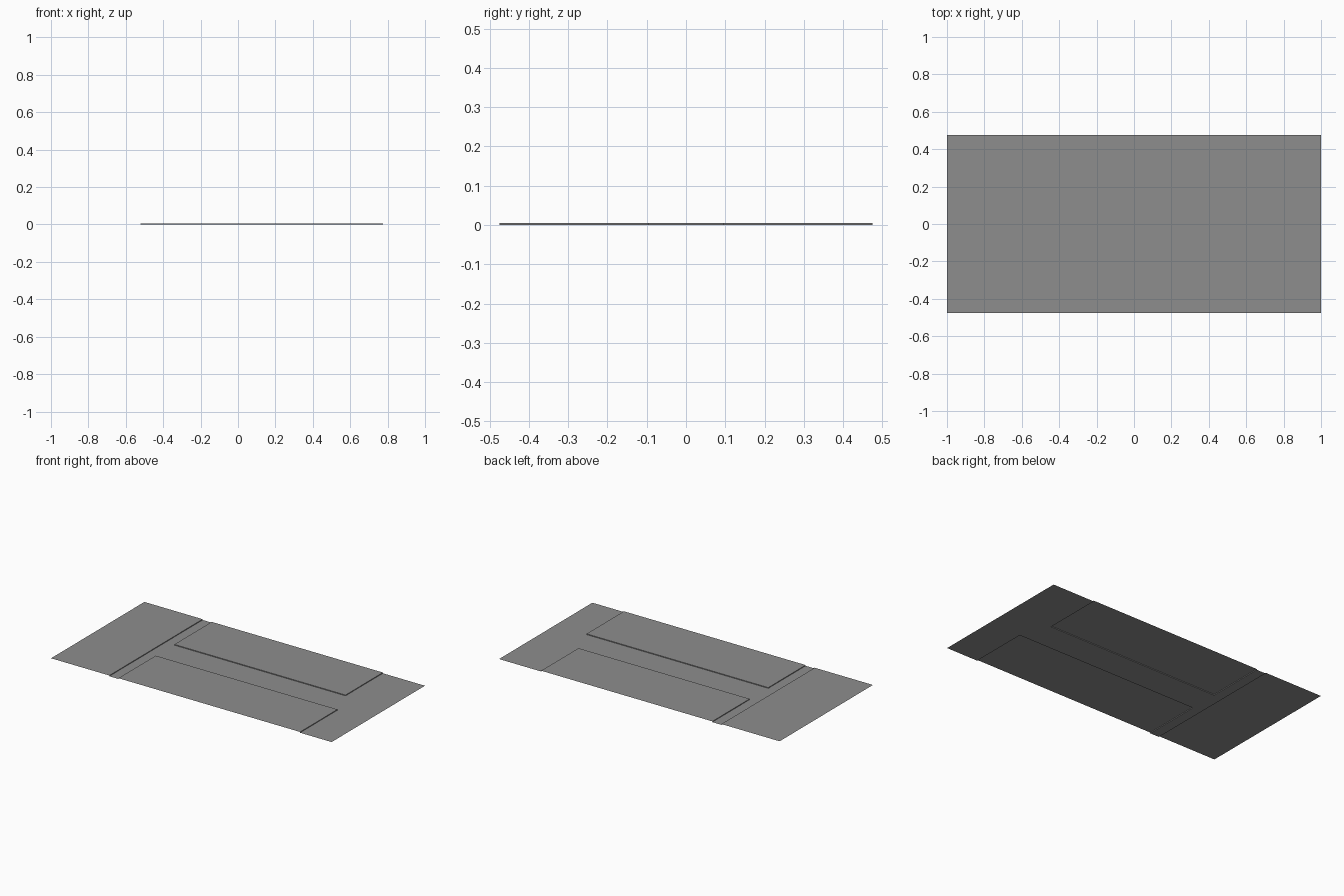
import bpy
import bmesh

if "Cube" in bpy.data.objects:
    bpy.data.objects.remove(bpy.data.objects["Cube"])

HX, HY, H = 1.0, 0.475, 0.005   # half length, half width, kerb height

# Dark grey asphalt colour
asphalt = bpy.data.materials.new("asphalt")
asphalt.diffuse_color = (0.27, 0.27, 0.27, 1)
asphalt.use_nodes = True
asphalt.node_tree.nodes["Principled BSDF"].inputs["Base Color"].default_value = asphalt.diffuse_color


def make_object(name, quads):
    bm = bmesh.new()
    for q in quads:
        bm.faces.new([bm.verts.new(p) for p in q])
    bmesh.ops.remove_doubles(bm, verts=bm.verts, dist=1e-5)
    me = bpy.data.meshes.new(name)
    bm.to_mesh(me)
    bm.free()
    me.materials.append(asphalt)
    ob = bpy.data.objects.new(name, me)
    bpy.context.collection.objects.link(ob)
    return ob


def flat(x0, x1, y0, y1, z):
    return [(x0, y0, z), (x1, y0, z), (x1, y1, z), (x0, y1, z)]


def pavement(name, x0, x1, y0, y1):
    # Raised slab; kerb walls only where it meets the road
    quads = [flat(x0, x1, y0, y1, H)]
    c = [(x0, y0), (x1, y0), (x1, y1), (x0, y1)]
    for i in range(4):
        a, b = c[i], c[(i + 1) % 4]
        on_rim = (a[0] == b[0] and abs(a[0]) == HX) or (a[1] == b[1] and abs(a[1]) == HY)
        if not on_rim:
            quads.append([(*a, 0), (*b, 0), (*b, H), (*a, H)])
    make_object(name, quads)


# Raised pavement slabs
pavement("end_pavement", -HX, -0.585, -HY, HY)
pavement("front_pavement", -0.52, 0.775, -HY, -0.095)
pavement("back_pavement", -0.52, 0.70, 0.095, HY)

# Road surface filling the gaps between slabs
make_object("road", [
    flat(-0.585, -0.52, -HY, HY, 0),
    flat(-0.52, HX, -0.095, 0.095, 0),
    flat(0.775, HX, -HY, -0.095, 0),
    flat(0.70, HX, 0.095, HY, 0),
])
